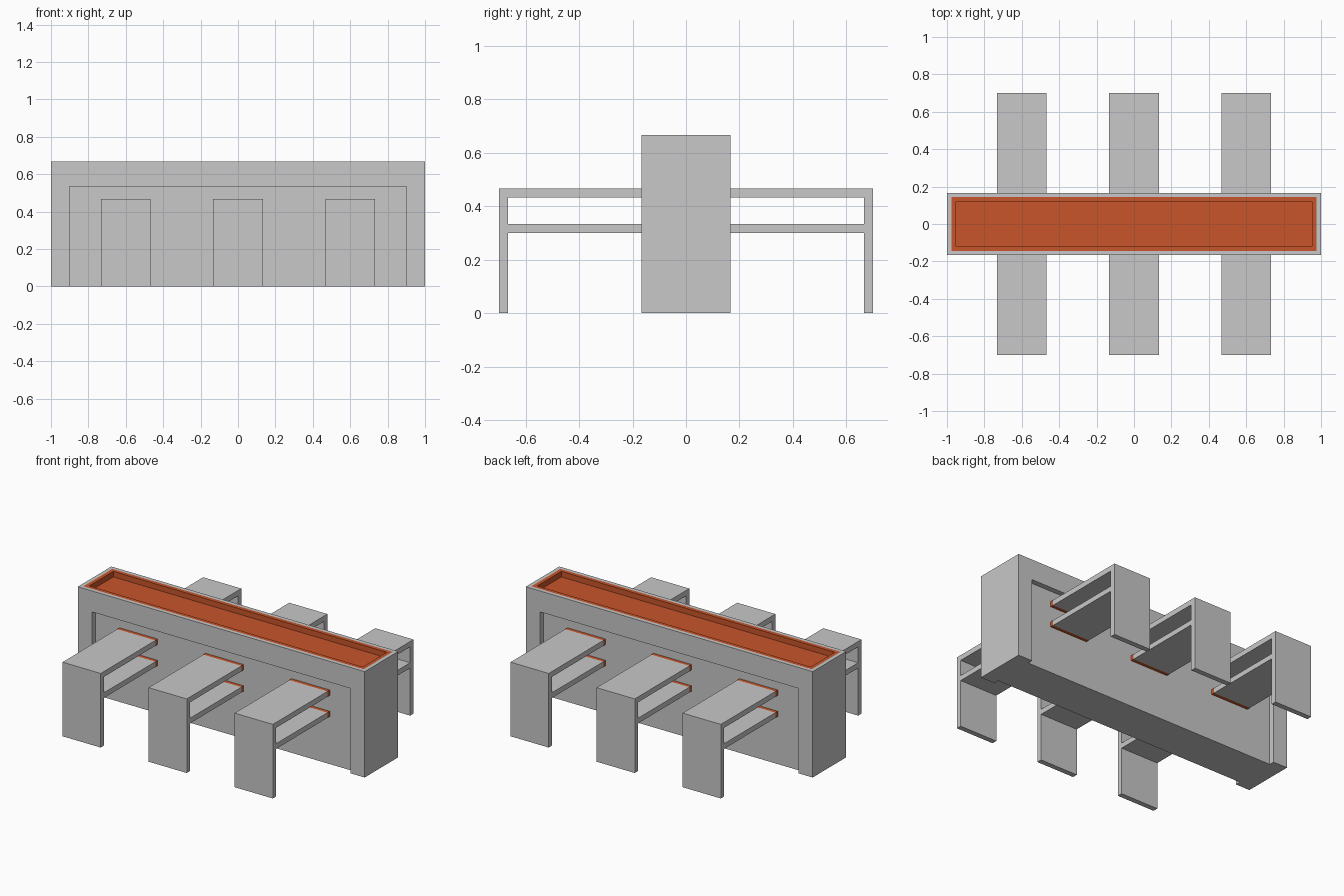
import bpy, bmesh
from mathutils import Vector

if "Cube" in bpy.data.objects:
    bpy.data.objects.remove(bpy.data.objects["Cube"])


def material(name, rgb):
    m = bpy.data.materials.new(name)
    m.diffuse_color = (*rgb, 1)
    m.use_nodes = True
    m.node_tree.nodes["Principled BSDF"].inputs["Base Color"].default_value = m.diffuse_color
    return m


GREY = material("light grey", (0.578, 0.578, 0.578))
ORANGE = material("burnt orange", (0.578, 0.091, 0.024))


def make_object(name, bm):
    bmesh.ops.recalc_face_normals(bm, faces=bm.faces)
    mesh = bpy.data.meshes.new(name)
    bm.to_mesh(mesh)
    bm.free()
    mesh.materials.append(GREY)
    mesh.materials.append(ORANGE)
    ob = bpy.data.objects.new(name, mesh)
    bpy.context.collection.objects.link(ob)
    return ob


def box(lo, hi):
    bm = bmesh.new()
    bmesh.ops.create_cube(bm, size=1)
    lo, hi = Vector(lo), Vector(hi)
    for v in bm.verts:
        v.co = (lo + hi) / 2 + v.co * (hi - lo)
    return bm


# Counter body with an orange rim and a shallow orange tray in the top
bm = box((-1, -0.167, 0), (1, 0.167, 0.667))
bm.normal_update()
top = max(bm.faces, key=lambda f: f.calc_center_median().z)
bmesh.ops.inset_individual(bm, faces=[top], thickness=0.033)
rim = bmesh.ops.inset_individual(bm, faces=[top], thickness=0.034)["faces"]
out = bmesh.ops.extrude_discrete_faces(bm, faces=[top])["faces"]
bmesh.ops.translate(bm, verts=out[0].verts, vec=(0, 0, -0.035))
for f in bm.faces:
    c = f.calc_center_median()
    inside = all(abs(v.co.x) < 0.98 and abs(v.co.y) < 0.15 for v in f.verts)
    f.material_index = int(inside and c.z > 0.5)
counter = make_object("counter", bm)

# Knee recesses on the front and back
for s in (-1, 1):
    y0, y1 = sorted((s * 0.133, s * 0.3))
    cutter = make_object("recess_cutter", box((-0.9, y0, -0.1), (0.9, y1, 0.535)))
    cutter.hide_render = True
    mod = counter.modifiers.new("recess", "BOOLEAN")
    mod.operation = "DIFFERENCE"
    mod.solver = "EXACT"
    mod.object = cutter
    bpy.context.view_layer.objects.active = counter
    bpy.ops.object.modifier_apply(modifier=mod.name)
    bpy.data.objects.remove(cutter)

# Benches: one side profile (seat, shelf, leg) extruded sideways
PROFILE = [(0.133, 0.433), (0.667, 0.433), (0.667, 0.333), (0.133, 0.333),
           (0.133, 0.3), (0.667, 0.3), (0.667, 0), (0.7, 0),
           (0.7, 0.467), (0.133, 0.467)]
BAND = 0.155  # orange ends next to the counter


def bench(name, x, side):
    bm = bmesh.new()
    face = bm.faces.new([bm.verts.new((x - 0.133, side * y, z)) for y, z in PROFILE])
    ext = bmesh.ops.extrude_face_region(bm, geom=[face])["geom"]
    bmesh.ops.translate(bm, vec=(0.266, 0, 0),
                        verts=[g for g in ext if isinstance(g, bmesh.types.BMVert)])
    bmesh.ops.bisect_plane(bm, geom=bm.verts[:] + bm.edges[:] + bm.faces[:],
                           plane_co=(0, side * BAND, 0), plane_no=(0, 1, 0))
    for f in bm.faces:
        f.material_index = int(all(abs(v.co.y) < BAND + 0.001 for v in f.verts))
    make_object(name, bm)


for side, label in ((-1, "front"), (1, "back")):
    for i, x in enumerate((-0.6, 0, 0.6)):
        bench(f"{label}_bench_{i + 1}", x, side)
